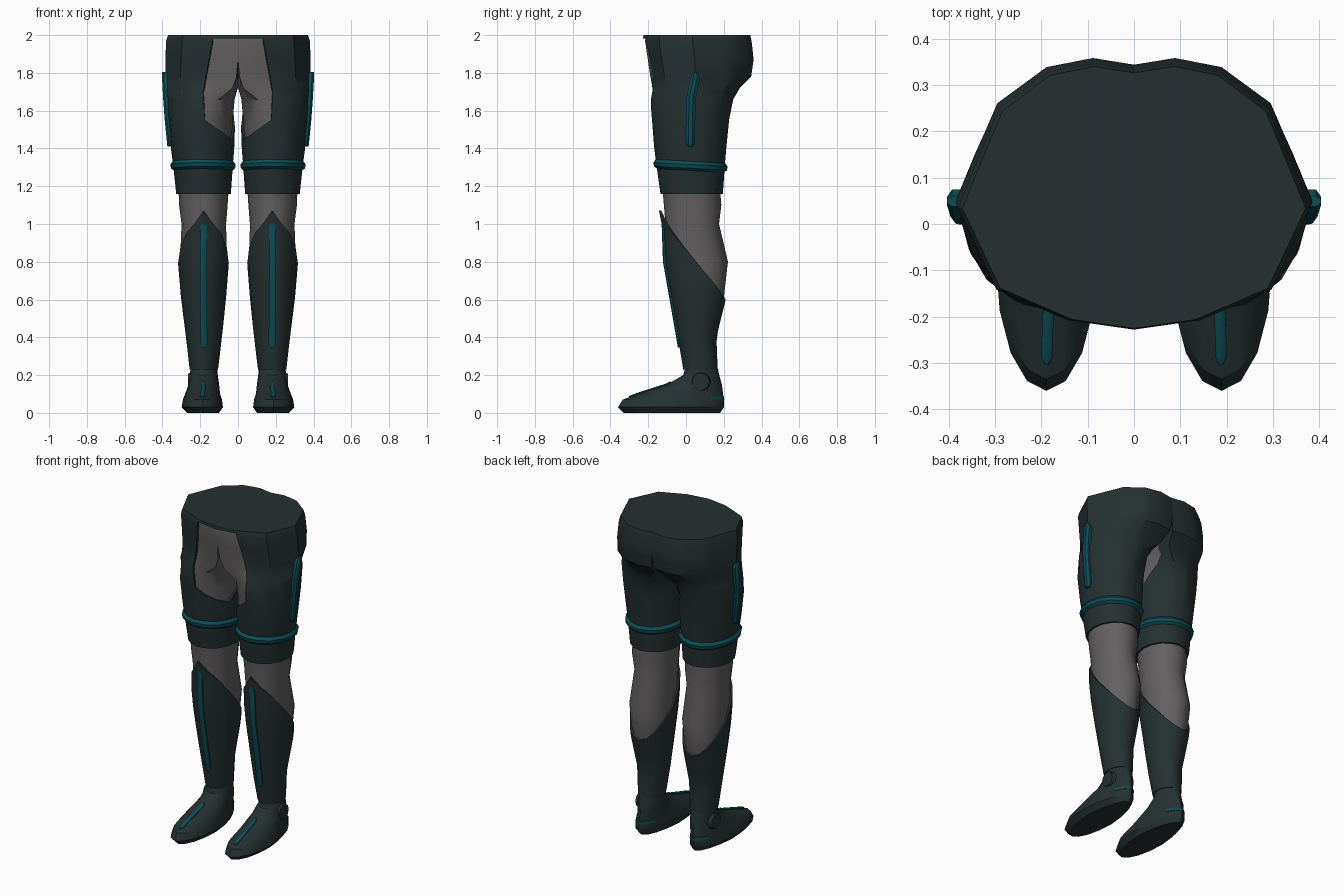
import bpy, bmesh, math
from mathutils import Vector, Matrix

if "Cube" in bpy.data.objects:
    bpy.data.objects.remove(bpy.data.objects["Cube"])


def material(name, rgb):
    m = bpy.data.materials.new(name)
    m.diffuse_color = (*rgb, 1)
    m.use_nodes = True
    m.node_tree.nodes["Principled BSDF"].inputs["Base Color"].default_value = m.diffuse_color
    return m


DARK = material("dark_slate", (0.019, 0.030, 0.031))
GREY = material("warm_grey", (0.125, 0.118, 0.118))
TEAL = material("teal", (0.004, 0.075, 0.088))

# Leg sections, bottom to top: z, inner x, outer x, front y, back y, blend into half-pelvis shape
LEG = [(0.22, .105, .257, -.015, .17, 0), (0.4, .083, .277, -.045, .163, 0),
       (0.6, .062, .303, -.08, .212, 0), (0.8, .046, .32, -.115, .235, 0),
       (1.0, .05, .312, -.122, .188, 0), (1.1, .042, .325, -.13, .2, 0),
       (1.16, .038, .327, -.135, .195, 0), (1.3, .028, .342, -.155, .205, 0),
       (1.4, .02, .355, -.168, .213, 0), (1.55, .015, .37, -.18, .228, 0),
       (1.66, .012, .378, -.19, .25, .2), (1.72, 0, .382, -.195, .285, .75),
       (1.78, 0, .385, -.203, .345, .93), (1.87, 0, .385, -.215, .358, 1),
       (1.97, 0, .38, -.23, .347, 1), (2.0, 0, .37, -.225, .34, 1)]
# Boot sections
BOOT = [(0, .1, .27, -.33, .18, 0), (.03, .08, .298, -.36, .2, 0),
        (.07, .085, .292, -.335, .2, 0), (.1, .095, .28, -.255, .196, 0),
        (.15, .1, .262, -.1, .19, 0), (.2, .107, .255, -.015, .176, 0),
        (.25, .112, .25, 0, .165, 0)]
# Half-pelvis outline (across, front to back), then the centre line back to the front
HIP = [(0, 0), (.18, .017), (.36, .034), (.57, .093), (.78, .153), (1, .458),
       (.885, .644), (.766, .83), (.49, .966), (.23, 1), (0, .975),
       (0, .8), (0, .65), (0, .5), (0, .35), (0, .2)]
N = len(HIP)


def angle(i):
    return math.radians(-112.5 + 22.5 * i)


def point(table, z, i, inset=0.0):
    """Point on the limb surface at height z and column i (1 is front, 5 is outside)."""
    z = min(max(z, table[0][0]), table[-1][0])
    for lo, hi in zip(table, table[1:]):
        if z <= hi[0]:
            break
    t = (z - lo[0]) / (hi[0] - lo[0])
    _, x0, x1, y0, y1, b = [p + (q - p) * t for p, q in zip(lo, hi)]
    x0, x1, y0, y1 = x0 + inset * (1 - b), x1 - inset, y0 + inset, y1 - inset
    a, (u, v) = angle(i), HIP[i % N]
    rx, ry = (x1 - x0) / 2, (y1 - y0) / 2
    if table is BOOT:
        rx *= 1 - 0.14 * math.sin(a) if math.sin(a) > 0 else 1
    ex, ey = (x0 + x1) / 2 + rx * math.cos(a), (y0 + y1) / 2 + ry * math.sin(a)
    return Vector((ex + (u * x1 - ex) * b, ey + (y0 + v * (y1 - y0) - ey) * b, z))


def finish(name, bm, mat, thickness=0):
    me = bpy.data.meshes.new(name)
    bm.to_mesh(me)
    bm.free()
    me.materials.append(mat)
    ob = bpy.data.objects.new(name, me)
    bpy.context.collection.objects.link(ob)
    if thickness:
        s = ob.modifiers.new("thickness", 'SOLIDIFY')
        s.thickness, s.offset = thickness, -1
    ob.modifiers.new("mirror", 'MIRROR')
    return ob


def loft(table, rows, inset=0.0, cols=None, flare=0.0):
    """Rows are (height rule, extra outset); faces on the centre plane are left out."""
    bm = bmesh.new()
    closed = cols is None
    cols = list(range(N)) if closed else cols
    grid = []
    for rule, out in rows:
        ring = []
        for i in cols:
            p = point(table, rule(i), i, inset - out)
            p.y -= flare * max(0, p.z - 1.0)
            ring.append(bm.verts.new(p))
        grid.append(ring)
    n = len(cols)
    for lo, hi in zip(grid, grid[1:]):
        for k in range(n if closed else n - 1):
            q = [lo[k], lo[(k + 1) % n], hi[(k + 1) % n], hi[k]]
            if max(v.co.x for v in q) > 0.002:
                bm.faces.new(q)
    return bm, grid


def levels(zs):
    return [(lambda i, z=z: z, 0) for z in zs]


def strip(name, path, normal, side, w, h):
    """Raised light strip with a bevelled profile and tapered ends."""
    bm = bmesh.new()
    normal, side = Vector(normal).normalized(), Vector(side)
    rings = []
    for k, p in enumerate(path):
        s = 0.45 if k in (0, len(path) - 1) else 1
        rings.append([bm.verts.new(p + side * w * a * s + normal * b) for a, b in
                      ((-1, -.012), (-1, h * .4), (-.4, h), (.4, h), (1, h * .4), (1, -.012))])
    for lo, hi in zip(rings, rings[1:]):
        for k in range(6):
            bm.faces.new((lo[k], lo[(k + 1) % 6], hi[(k + 1) % 6], hi[k]))
    bm.faces.new(rings[0])
    bm.faces.new(rings[-1][::-1])
    bmesh.ops.recalc_face_normals(bm, faces=bm.faces)
    finish(name, bm, TEAL)


# Grey body under the armour
bm, _ = loft(LEG, levels([.5] + [r[0] for r in LEG if .5 < r[0] < 1.98] + [1.985]), inset=.013)
finish("body", bm, GREY)

# Shorts with an opening over the front and inner thighs
bm, grid = loft(LEG, levels([r[0] for r in LEG if r[0] >= 1.16]))
edge = [(.13, 2.0), (.185, 1.7), (.175, 1.55), (.02, 1.44)]
planes = [(Vector((p[0], 0, p[1])), Vector((p[1] - q[1], 0, q[0] - p[0])))
          for p, q in zip(edge, edge[1:])]
planes += [(Vector((0, 0, 1.983)), Vector((0, 0, 1))),
           (Vector((0, .2, 0)), Vector((0, 1, 0))),
           (Vector((0, -.05, 1.44)), Vector((0, 1, -.96)))]
for co, no in planes:
    bmesh.ops.bisect_plane(bm, geom=bm.verts[:] + bm.edges[:] + bm.faces[:],
                           plane_co=co, plane_no=no.normalized(), dist=1e-5)
opening = [f for f in bm.faces
           if all((f.calc_center_median() - co).dot(no) < 0 for co, no in planes)]
bmesh.ops.delete(bm, geom=opening, context='FACES')
finish("shorts", bm, DARK, .012)

# Flat cap closing the waist
bm = bmesh.new()
bm.faces.new([bm.verts.new(point(LEG, 2.0, i)) for i in range(N)])
finish("waist_cap", bm, DARK)

# Pointed light band around each thigh
tilt = lambda z: (lambda i: z - .01 * math.sin(angle(i)))
bm, _ = loft(LEG, [(tilt(1.28), -.003), (tilt(1.295), .013), (tilt(1.315), .015), (tilt(1.335), -.003)])
finish("thigh_band", bm, TEAL)


# Shin guard with a rim that rises to a point at the front
def rim(i):
    s = math.sin(angle(i))
    return .79 - .23 * s + (.05 if s < -.99 else .04 * max(0, s))


rows = [(lambda i, t=t: .23 + (rim(i) - .23) * t, 0) for t in (0, .2, .4, .55, .7, .85, 1)]
bm, _ = loft(LEG, rows, inset=.002, flare=.25)
finish("shin_guard", bm, DARK, .012)

# Boot
bm, grid = loft(BOOT, levels([r[0] for r in BOOT]))
bm.faces.new(grid[0][::-1])
bm.faces.new(grid[-1])
finish("boot", bm, DARK)

# Round ankle plate on the outer side
bm = bmesh.new()
bmesh.ops.create_cone(bm, cap_ends=True, segments=10, radius1=.054, radius2=.046, depth=.03,
                      matrix=Matrix.Translation((.25, .078, .165)) @ Matrix.Rotation(math.pi / 2, 4, 'Y'))
finish("ankle_plate", bm, DARK)

# Heel light line
bm, _ = loft(BOOT, levels([.072, .088]), inset=-.003, cols=list(range(7, 12)))
finish("heel_light", bm, TEAL, .006)

# Light strips on shin, hip and instep
strip("shin_light", [point(LEG, z, 1) for z in (.345, .365, .5, .6, .7, .8, .9, .985, 1.005)],
      (0, -1, 0), (1, 0, 0), .018, .007)
strip("hip_light", [point(LEG, z, 5) for z in (1.41, 1.43, 1.55, 1.66, 1.78, 1.805)],
      (1, 0, 0), (0, 1, 0), .025, .018)
strip("instep_light", [point(BOOT, z, 1) for z in (.083, .088, .1, .125, .15, .162)],
      (0, -.45, .9), (1, 0, 0), .012, .007)

# Apply modifiers and shade smooth with sharp edges kept
bpy.ops.object.select_all(action='SELECT')
bpy.context.view_layer.objects.active = bpy.context.selected_objects[0]
bpy.ops.object.convert(target='MESH')
bpy.ops.object.shade_smooth_by_angle(angle=math.radians(35))
